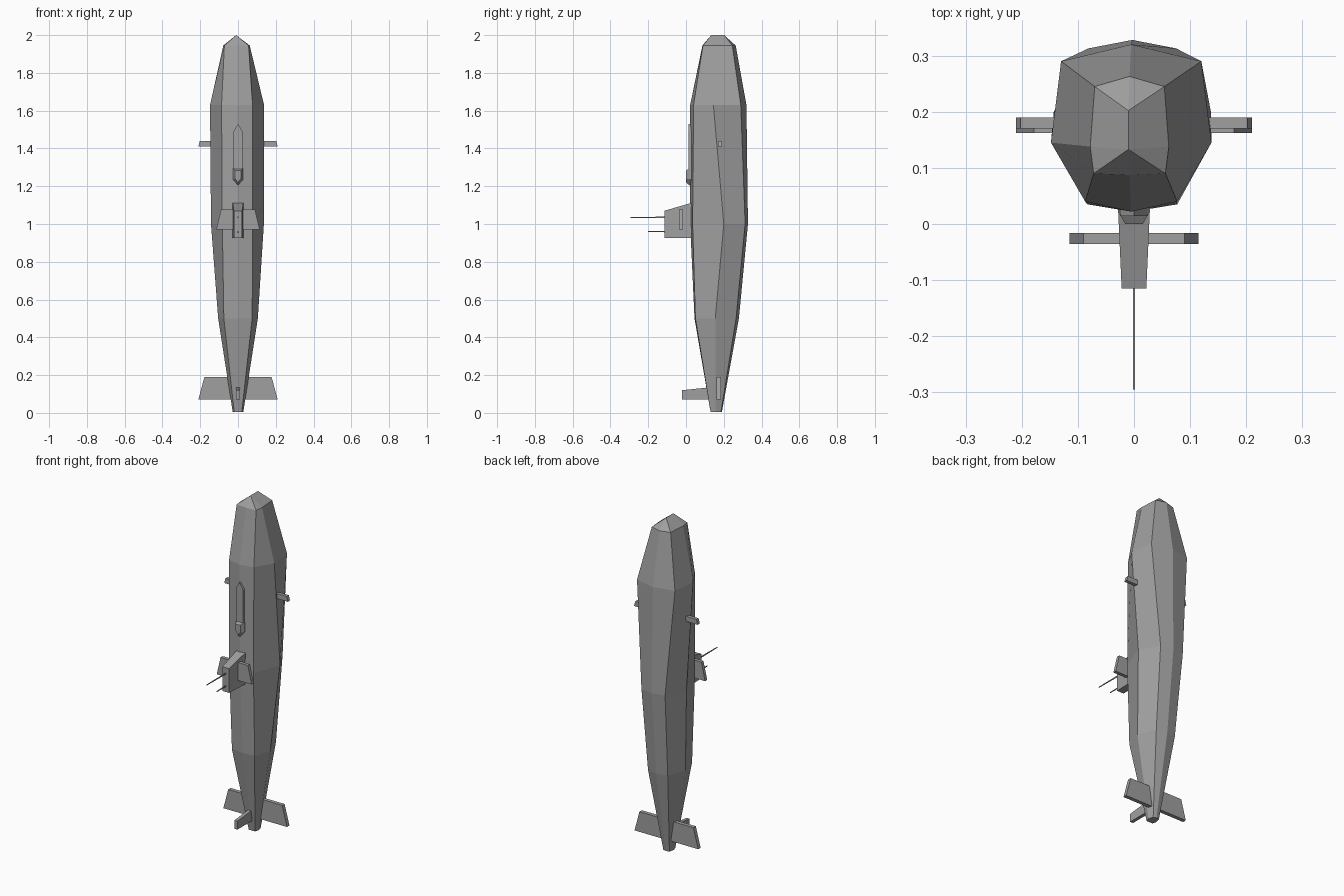
import bpy, bmesh

cube = bpy.data.objects.get("Cube")
if cube:
    bpy.data.objects.remove(cube, do_unlink=True)

grey = bpy.data.materials.new("hull grey")
grey.use_nodes = True
colour = (0.35, 0.35, 0.35, 1)
grey.diffuse_color = colour
grey.node_tree.nodes["Principled BSDF"].inputs["Base Color"].default_value = colour


def finish(name, bm):
    bmesh.ops.recalc_face_normals(bm, faces=bm.faces)
    mesh = bpy.data.meshes.new(name)
    bm.to_mesh(mesh)
    bm.free()
    mesh.materials.append(grey)
    obj = bpy.data.objects.new(name, mesh)
    bpy.context.collection.objects.link(obj)
    return obj


def loft(name, rings):
    """Skin a list of equal-length rings and cap both ends."""
    bm = bmesh.new()
    loops = [[bm.verts.new(p) for p in ring] for ring in rings]
    n = len(loops[0])
    for a, b in zip(loops, loops[1:]):
        for i in range(n):
            j = (i + 1) % n
            bm.faces.new((a[i], a[j], b[j], b[i]))
    bm.faces.new(loops[0])
    bm.faces.new(loops[-1])
    bmesh.ops.remove_doubles(bm, verts=bm.verts, dist=0.0005)
    return finish(name, bm)


def plate(name, outline, y0, y1):
    """Flat fin drawn in x and z, with thickness along y."""
    return loft(name, [[(x, y, z) for x, z in outline] for y in (y0, y1)])


def side_plate(name, outline, half):
    """Flat fin drawn in y and z, with thickness along x."""
    return loft(name, [[(x, y, z) for y, z in outline] for x in (-half, half)])


# Hull: height, sideways shift, then half section from front centre to back centre
stations = [
    (0.005, 0.0, [(0, .13), (.02, .13), (.028, .155), (.02, .185), (0, .19)]),
    (0.50, 0.0, [(0, .045), (.075, .05), (.105, .155), (.065, .265), (0, .28)]),
    (1.00, -.003, [(0, .022), (.08, .035), (.14, .20), (.078, .313), (0, .328)]),
    (1.63, -.005, [(0, .022), (.082, .04), (.143, .145), (.125, .29), (0, .32)]),
    (1.945, -.008, [(0, .087), (.064, .09), (.07, .138), (.062, .245), (0, .263)]),
    (2.0, -.01, [(0, .133), (0, .133), (0, .135), (0, .202), (0, .204)]),
]
rings = []
for z, shift, half in stations:
    ring = half + [(-x, y) for x, y in half[-2:0:-1]]
    rings.append([(x + shift, y, z) for x, y in ring])

bm = bmesh.new()
loops = [[bm.verts.new(p) for p in ring] for ring in rings]
for a, b in zip(loops, loops[1:]):
    for i in range(8):
        j = (i + 1) % 8
        bm.faces.new((a[i], a[j], b[j], b[i]))
bm.faces.new(loops[0])
bmesh.ops.remove_doubles(bm, verts=bm.verts, dist=0.003)
finish("hull", bm)

# Stern planes and lower rudder
for side, s in (("left", 1), ("right", -1)):
    plate(side + "_stern_plane",
          [(0, .07), (.21 * s, .07), (.178 * s, .19), (0, .19)], .162, .185)
    plate(side + "_bow_plane",
          [(0, 1.41), (.21 * s, 1.41), (.202 * s, 1.44), (0, 1.44)], .17, .19)
    plate(side + "_sail_plane",
          [(0, .97), (.115 * s, .97), (.09 * s, 1.077), (0, 1.077)], -.036, -.016)
side_plate("rudder", [(-.02, .07), (-.02, .12), (.15, .138), (.15, .07)], .01)

# Sail, slightly narrower towards its outer end
sail_rings = []
for y, w, top in ((.04, .029, 1.115), (-.115, .022, 1.07)):
    sail_rings.append([(-w, y, .925), (w, y, .925), (w, y, top), (-w, y, top)])
loft("sail", sail_rings)

# Masts on the sail
for name, tip, z in (("tall_mast", -.295, 1.035), ("short_mast", -.2, .96)):
    side_plate(name, [(-.1, z - .004), (tip, z - .002), (tip, z + .002),
                      (-.1, z + .004)], .002)

# Deck casing and the raised pod at its lower end
casing = [(-.024, 1.26), (.024, 1.26), (.024, 1.49), (0, 1.53), (-.024, 1.49)]
plate("deck_casing", casing, .05, .014)
pod = [(0, 1.205), (.026, 1.235), (.026, 1.295), (-.026, 1.295), (-.026, 1.235)]
loft("deck_pod", [
    [(x, .05, z) for x, z in pod],
    [(x, .018, z) for x, z in pod],
    [(x * .6, 0, 1.255 + (z - 1.255) * .7) for x, z in pod],
])
